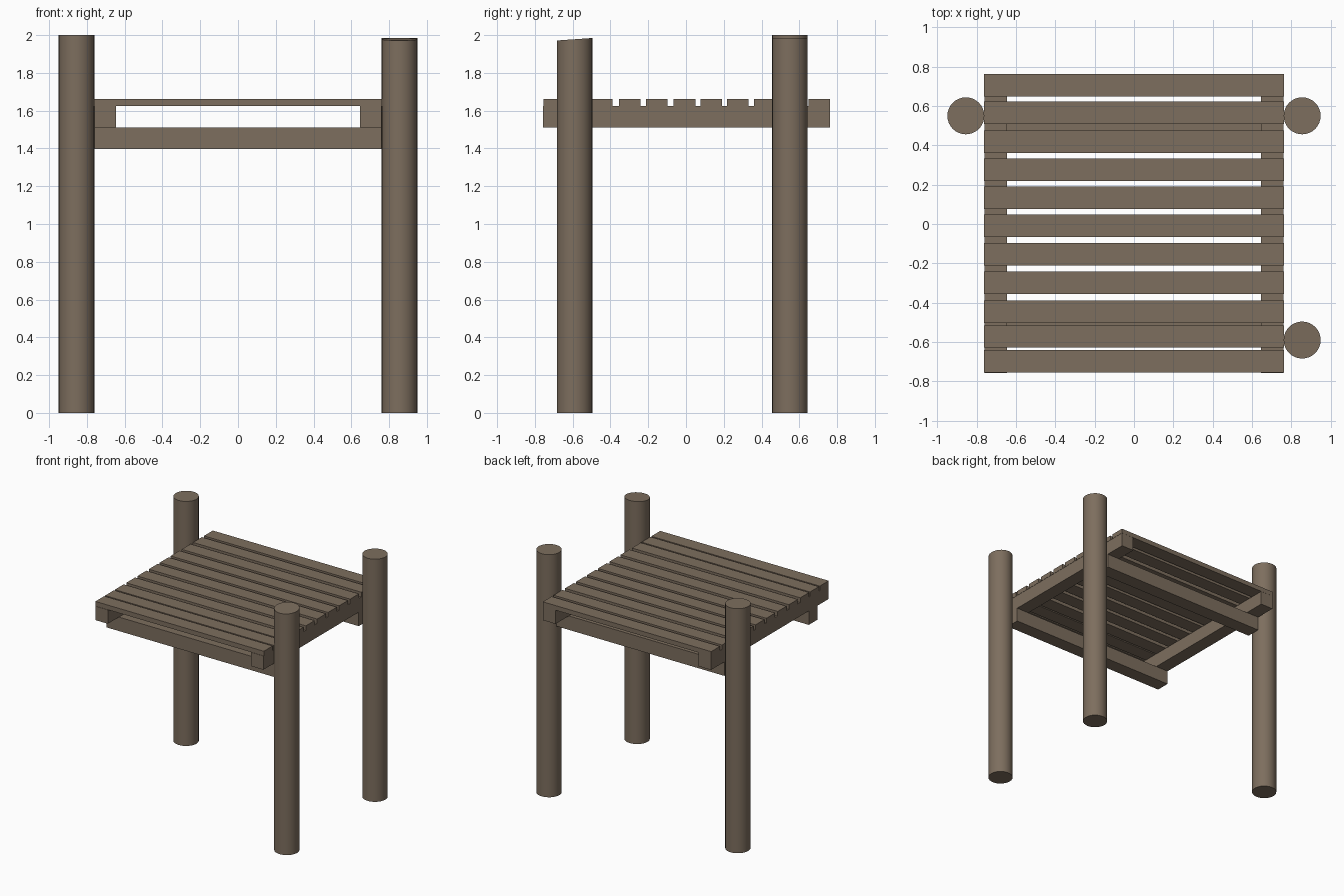
import bpy, bmesh
from mathutils import Matrix, Vector

if "Cube" in bpy.data.objects:
    bpy.data.objects.remove(bpy.data.objects["Cube"])

wood = bpy.data.materials.new("weathered_brown_wood")
wood.diffuse_color = (0.205, 0.156, 0.112, 1)
wood.use_nodes = True
wood.node_tree.nodes["Principled BSDF"].inputs["Base Color"].default_value = wood.diffuse_color


def finish(name, bm):
    me = bpy.data.meshes.new(name)
    bm.to_mesh(me)
    bm.free()
    me.materials.append(wood)
    ob = bpy.data.objects.new(name, me)
    bpy.context.collection.objects.link(ob)
    return ob


def box(name, x0, x1, y0, y1, z0, z1):
    bm = bmesh.new()
    bmesh.ops.create_cube(bm, size=1)
    for v in bm.verts:
        v.co = Vector(((x0 + x1) / 2 + v.co.x * (x1 - x0),
                       (y0 + y1) / 2 + v.co.y * (y1 - y0),
                       (z0 + z1) / 2 + v.co.z * (z1 - z0)))
    return finish(name, bm)


def post(name, x, y, height, slope=0.0):
    r = 0.094
    bm = bmesh.new()
    bmesh.ops.create_cone(bm, cap_ends=True, segments=32, radius1=r, radius2=r,
                          depth=height, matrix=Matrix.Translation((x, y, height / 2)))
    for v in bm.verts:
        if v.co.z > height / 2:
            v.co.z += slope * (v.co.y - y)
    for f in bm.faces:
        f.smooth = len(f.verts) == 4
    for e in bm.edges:
        e.smooth = all(len(f.verts) == 4 for f in e.link_faces)
    return finish(name, bm)


# Three round posts, the front one with a sloping cut top
post("back_left_post", -0.855, 0.55, 2.0)
post("back_right_post", 0.855, 0.55, 1.985)
post("front_right_post", 0.855, -0.59, 1.978, 0.07)

# Cross beams under the deck
box("back_beam", -0.76, 0.76, 0.475, 0.59, 1.397, 1.511)
box("front_beam", -0.76, 0.76, -0.615, -0.502, 1.397, 1.511)

# Side rails
for side, x0, x1 in (("left", -0.76, -0.647), ("right", 0.647, 0.76)):
    box(side + "_rail", x0, x1, -0.758, 0.762, 1.511, 1.624)

# Deck slats
centres = [0.706, 0.565, 0.418, 0.275, 0.133, -0.008,
           -0.154, -0.299, -0.446, -0.572, -0.698]
for i, y in enumerate(centres):
    box(f"deck_slat_{i + 1}", -0.762, 0.762, y - 0.057, y + 0.057, 1.624, 1.662)
